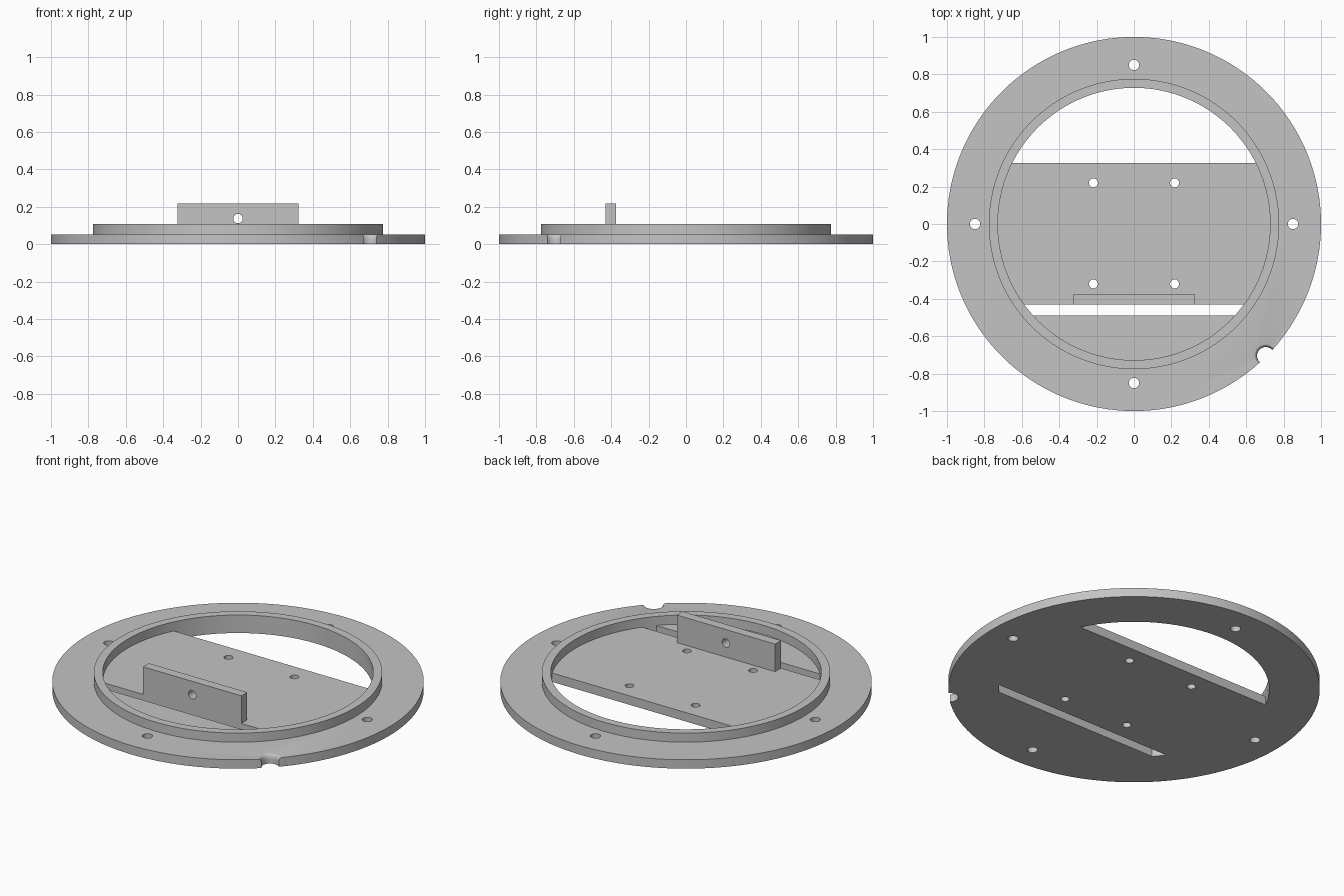
import bpy, bmesh
from math import sin, cos, pi, asin, radians
from mathutils import Matrix

cube = bpy.data.objects.get("Cube")
if cube:
    bpy.data.objects.remove(cube, do_unlink=True)

PLATE_TOP, COLLAR_TOP, TAB_TOP = 0.053, 0.107, 0.217
INNER, OUTER = 0.728, 0.776

grey = bpy.data.materials.new("plain grey")
grey.use_nodes = True
grey.diffuse_color = (0.55, 0.55, 0.55, 1)
grey.node_tree.nodes["Principled BSDF"].inputs["Base Color"].default_value = grey.diffuse_color


def finish(name, bm):
    bmesh.ops.recalc_face_normals(bm, faces=bm.faces)
    mesh = bpy.data.meshes.new(name)
    bm.to_mesh(mesh)
    bm.free()
    mesh.materials.append(grey)
    obj = bpy.data.objects.new(name, mesh)
    bpy.context.collection.objects.link(obj)
    return obj


def lathe(name, rings, x=0, y=0, sides=48, closed=False):
    """Stack (radius, height) rings; cap the ends, or close the profile into a loop."""
    bm = bmesh.new()
    loops = [[bm.verts.new((x + r * cos(2 * pi * i / sides), y + r * sin(2 * pi * i / sides), z))
              for i in range(sides)] for r, z in rings]
    pairs = list(zip(loops, loops[1:]))
    if closed:
        pairs.append((loops[-1], loops[0]))
    else:
        bm.faces.new(loops[0])
        bm.faces.new(loops[-1])
    for a, b in pairs:
        for i in range(sides):
            j = (i + 1) % sides
            bm.faces.new((a[i], a[j], b[j], b[i]))
    return finish(name, bm)


def prism(name, points, z0, z1):
    bm = bmesh.new()
    face = bm.faces.new([bm.verts.new((x, y, z0)) for x, y in points])
    top = bmesh.ops.extrude_face_region(bm, geom=[face])["geom"]
    bmesh.ops.translate(bm, vec=(0, 0, z1 - z0),
                        verts=[v for v in top if isinstance(v, bmesh.types.BMVert)])
    return finish(name, bm)


def arc(start, end, steps):
    return [(INNER * cos(start + (end - start) * i / steps),
             INNER * sin(start + (end - start) * i / steps)) for i in range(steps + 1)]


def select(obj):
    bpy.ops.object.select_all(action="DESELECT")
    obj.select_set(True)
    bpy.context.view_layer.objects.active = obj


def cut(obj, cutter):
    cutter.hide_render = True
    mod = obj.modifiers.new("cut", "BOOLEAN")
    mod.operation, mod.solver, mod.object = "DIFFERENCE", "EXACT", cutter
    select(obj)
    bpy.ops.object.modifier_apply(modifier=mod.name)
    bpy.data.objects.remove(cutter, do_unlink=True)


# Round base plate
plate = lathe("base_plate", [(1, 0), (1, PLATE_TOP)], sides=180)

# Large rear opening and narrow slot, both ending on the collar's inner circle
rear = asin(0.327 / INNER)
cut(plate, prism("rear_opening", arc(rear, pi - rear, 80), -0.1, 0.2))
slot_top, slot_bottom = asin(-0.43 / INNER), asin(-0.49 / INNER)
slot = arc(slot_bottom, slot_top, 5) + arc(pi - slot_top, pi - slot_bottom, 5)
cut(plate, prism("slot", slot, -0.1, 0.2))

# Rim screw holes and inner mounting holes
holes = [(0.85, 0, 0.028), (-0.85, 0, 0.028), (0, 0.85, 0.028), (0, -0.85, 0.028)]
holes += [(x, y, 0.024) for x in (-0.217, 0.217) for y in (-0.32, 0.22)]
for x, y, r in holes:
    cut(plate, lathe("hole", [(r, -0.1), (r, 0.2)], x, y, sides=32))

# Cable notch in the rim, flared towards the top
flare = [(0.047, -0.1)]
for i in range(7):
    a = pi / 2 * i / 6
    flare.append((0.047 + 0.016 * (1 - cos(a)), PLATE_TOP - 0.03 + 0.03 * sin(a)))
flare.append((0.063, 0.2))
cut(plate, lathe("notch", flare, 0.705, -0.705))

# Raised collar
collar = lathe("collar", [(INNER, PLATE_TOP), (OUTER, PLATE_TOP),
                          (OUTER, COLLAR_TOP), (INNER, COLLAR_TOP)], sides=180, closed=True)

# Upright tab with a single hole through it
tab = prism("upright_tab", [(-0.323, -0.43), (0.323, -0.43), (0.323, -0.375), (-0.323, -0.375)],
            PLATE_TOP, TAB_TOP)
drill = lathe("drill", [(0.025, -0.2), (0.025, 0.2)], sides=32)
drill.data.transform(Matrix.Translation((0, -0.4, 0.137)) @ Matrix.Rotation(pi / 2, 4, "X"))
cut(tab, drill)

for part in (plate, collar, tab):
    select(part)
    bpy.ops.object.shade_smooth_by_angle(angle=radians(30))
